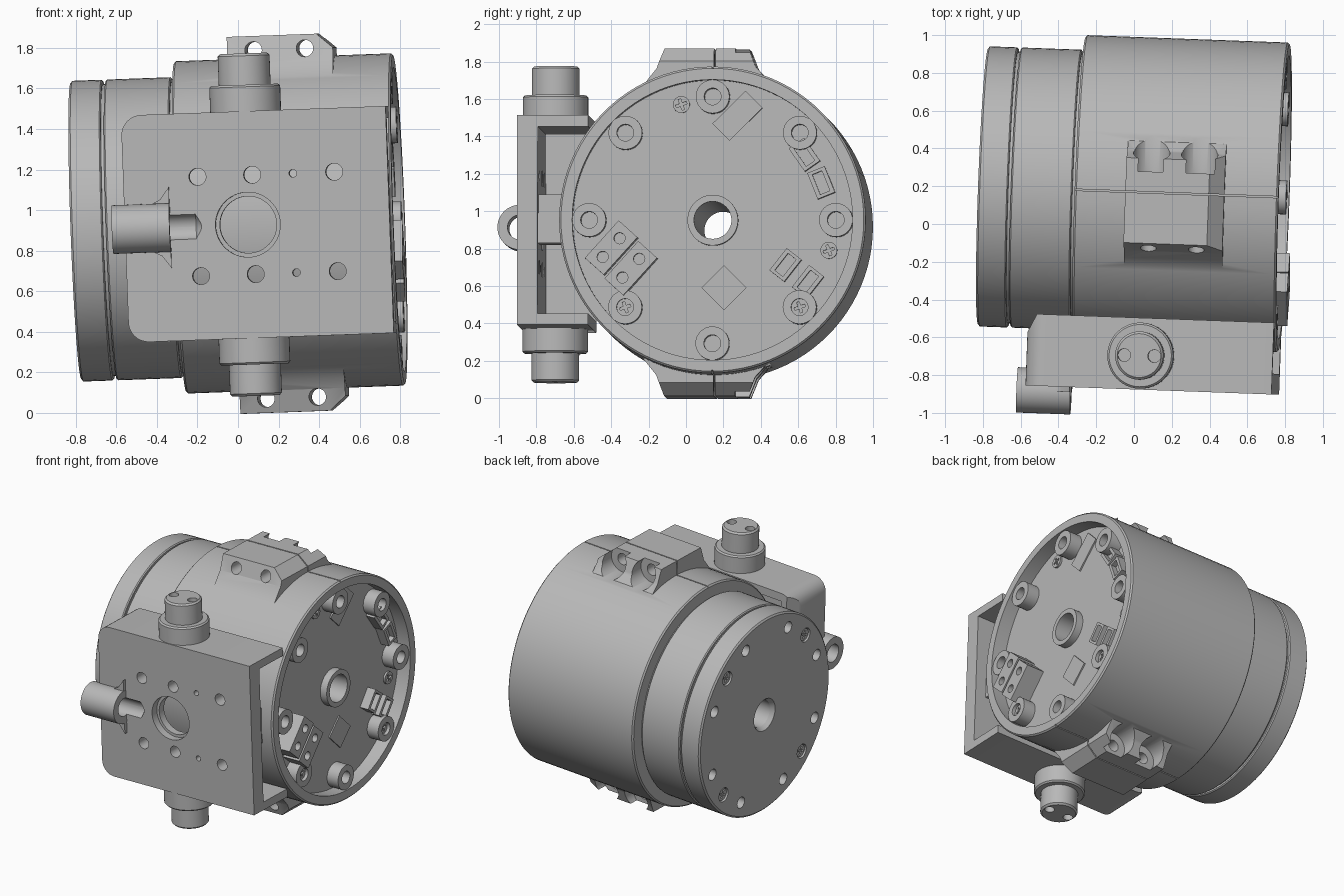
import bpy, bmesh
from math import radians, pi, cos, sin
from mathutils import Matrix, Vector

if "Cube" in bpy.data.objects:
    bpy.data.objects.remove(bpy.data.objects["Cube"])

grey = bpy.data.materials.new("machined_grey")
grey.use_nodes = True
grey.diffuse_color = (0.48, 0.48, 0.48, 1)
grey.node_tree.nodes["Principled BSDF"].inputs["Base Color"].default_value = grey.diffuse_color

# Everything is built around the motor axis (local x), then tilted as one
POSE = (Matrix.Translation((0, 0.17, 0.925)) @ Matrix.Rotation(radians(-2.1), 4, 'Z')
        @ Matrix.Rotation(radians(-2.1), 4, 'Y'))
parts = []


def make(name, bm):
    bmesh.ops.recalc_face_normals(bm, faces=bm.faces)
    mesh = bpy.data.meshes.new(name)
    bm.to_mesh(mesh)
    bm.free()
    mesh.materials.append(grey)
    ob = bpy.data.objects.new(name, mesh)
    bpy.context.collection.objects.link(ob)
    parts.append(ob)
    return ob


def boolean(ob, tool_bm, op):
    tool = make("cutter", tool_bm)
    parts.remove(tool)
    tool.hide_render = True
    mod = ob.modifiers.new("bool", 'BOOLEAN')
    mod.object, mod.operation, mod.solver = tool, op, 'EXACT'
    mod.use_self = True
    bpy.context.view_layer.update()
    result = bpy.data.meshes.new_from_object(ob.evaluated_get(bpy.context.evaluated_depsgraph_get()))
    ob.modifiers.clear()
    ob.data = result
    bpy.data.objects.remove(tool)


def rod(bm, a, b, r, r2=None, seg=32):
    a, b = Vector(a), Vector(b)
    d = b - a
    m = Matrix.Translation((a + b) / 2) @ d.to_track_quat('Z', 'Y').to_matrix().to_4x4()
    bmesh.ops.create_cone(bm, cap_ends=True, segments=seg, radius1=r,
                          radius2=r if r2 is None else r2, depth=d.length, matrix=m)


def box(bm, lo, hi, turn=0):
    lo, hi = Vector(lo), Vector(hi)
    m = (Matrix.Translation((lo + hi) / 2) @ Matrix.Rotation(radians(turn), 4, 'X')
         @ Matrix.Diagonal((*(hi - lo), 1)))
    return bmesh.ops.create_cube(bm, size=1, matrix=m)["verts"]


def block(bm, u, y, z, w, h, turn):
    box(bm, (u[0], y - w / 2, z - h / 2), (u[1], y + w / 2, z + h / 2), turn)


def lathe(bm, profile, y=0, z=0, seg=96):
    rings = [[bm.verts.new((u, y + r * cos(2 * pi * i / seg), z + r * sin(2 * pi * i / seg)))
              for i in range(seg)] for u, r in profile]
    for k, ring in enumerate(rings):
        nxt = rings[(k + 1) % len(rings)]
        for i in range(seg):
            j = (i + 1) % seg
            bm.faces.new((ring[i], ring[j], nxt[j], nxt[i]))


def prism(bm, a, b):
    bm.faces.new(a)
    bm.faces.new(b[::-1])
    for i in range(len(a)):
        j = (i + 1) % len(a)
        bm.faces.new((a[i], b[i], b[j], a[j]))


def slice_off(bm, point, normal):
    geom = bm.verts[:] + bm.edges[:] + bm.faces[:]
    bmesh.ops.bisect_plane(bm, geom=geom, plane_co=point, plane_no=normal, clear_outer=True)
    bmesh.ops.holes_fill(bm, edges=[e for e in bm.edges if e.is_boundary])


def polar(radius, degrees):
    return radius * cos(radians(degrees)), radius * sin(radians(degrees))


# Main housing with recessed end and central tube
bm = bmesh.new()
lathe(bm, [(-.285, .1), (-.285, .81), (-.275, .82), (.785, .82), (.795, .81), (.795, .75),
           (.69, .75), (.69, .135), (.745, .135), (.745, .1)])
housing = make("housing", bm)

# Clamp ears above and below, with bolt holes, counterbores and a split line
for s in (1, -1):
    bm = bmesh.new()
    section = [(-.42, .68), (-.35, .77), (-.31, .82), (-.27, .93), (.18, .93), (.22, .83),
               (.27, .775), (.31, .7)]
    prism(bm, *[[bm.verts.new((u, y, s * z)) for y, z in section] for u in (-.012, .51)])
    slice_off(bm, (.43, 0, s * .93), (.66, 0, s * .75))
    boolean(housing, bm, 'UNION')
bm = bmesh.new()
for s in (1, -1):
    box(bm, (-.4, -.004, s * .87 - .06), (.9, .004, s * .87 + .065))
    for u in (.118, .372):
        rod(bm, (u, -.7, s * .86), (u, .2, s * .86), .042)
        rod(bm, (u, .11, s * .86), (u, .7, s * .86), .097)
boolean(housing, bm, 'DIFFERENCE')

# Stepped output rotor with two grooves
bm = bmesh.new()
lathe(bm, [(-.285, .1), (-.285, .72), (-.3, .72), (-.3, .735), (-.307, .742), (-.618, .742),
           (-.625, .735), (-.625, .72), (-.64, .72), (-.64, .735), (-.647, .742), (-.79, .742),
           (-.8, .73), (-.8, .12), (-.77, .1)])
rotor = make("output_rotor", bm)
bm = bmesh.new()
for i in range(8):
    y, z = polar(.63, 22.5 + 45 * i)
    rod(bm, (-.9, y, z), (-.68, y, z), .042)
for i in range(4):
    y, z = polar(.63, 45 + 90 * i)
    rod(bm, (-.9, y, z), (-.77, y, z), .052)
boolean(rotor, bm, 'DIFFERENCE')

# Cross-head screws at both ends
heads, slots = bmesh.new(), bmesh.new()
spots = [(-.79, *polar(.63, 45 + 90 * i)) for i in range(4)]
spots += [(.705, -.17, .62), (.705, .62, -.16), (.76, *polar(.66, 225)), (.76, *polar(.66, 315))]
for u, y, z in spots:
    s = 1 if u > 0 else -1
    rod(heads, (u - s * .03, y, z), (u, y, z), .045)
    for turn in (20, 110):
        box(slots, (u - .012, y - .03, z - .007), (u + .012, y + .03, z + .007), turn)
boolean(make("screws", heads), slots, 'DIFFERENCE')

# Ring of screw bosses inside the recess
bm = bmesh.new()
for i in range(8):
    y, z = polar(.66, 45 * i)
    lathe(bm, [(.685, .09), (.785, .09), (.785, .045), (.685, .045)], y, z, 32)
make("screw_bosses", bm)

# Circuit plate chips and small sockets
bm = bmesh.new()
block(bm, (.68, .7), .06, -.36, .17, .17, 45)
block(bm, (.68, .7), .13, .56, .25, .13, 45)
make("chips", bm)
sockets, cuts = bmesh.new(), bmesh.new()
for y, z, turn in ((.39, -.24, 52), (.51, -.33, 52), (.58, .2, -68), (.49, .35, -55)):
    block(sockets, (.68, .76), y, z, .15, .1, turn)
    block(cuts, (.72, .8), y, z, .115, .055, turn)
boolean(make("signal_sockets", sockets), cuts, 'DIFFERENCE')

# Power connectors with two contacts each
plugs, cuts = bmesh.new(), bmesh.new()
for y, z in ((-.54, -.15), (-.435, -.26)):
    block(plugs, (.68, .83), y, z, .27, .135, 48)
    for k in (-.05, .05):
        rod(cuts, (.78, y + k * .9, z + k), (.9, y + k * .9, z + k), .03, seg=20)
boolean(make("power_connectors", plugs), cuts, 'DIFFERENCE')

# Front bracket: channel with rounded left corners
bm = bmesh.new()
box(bm, (-.52, -1.045, -.56), (.787, -.665, .56))
corners = [e for e in bm.edges if all(v.co.x < 0 for v in e.verts)
           and abs(e.verts[0].co.z - e.verts[1].co.z) < .01]
bmesh.ops.bevel(bm, geom=corners, offset=.1, segments=8, profile=.5, affect='EDGES')
slice_off(bm, (-.52, -.765, 0), (-.89, .45, 0))
bracket = make("front_bracket", bm)
bm = bmesh.new()
box(bm, (-.42, -.935, -.5), (1, -.5, .5))
rod(bm, (-.9, 0, 0), (1, 0, 0), .77, seg=96)
boolean(bracket, bm, 'DIFFERENCE')

# Side lug with its spread foot, joined to the bracket
bm = bmesh.new()
rod(bm, (-.58, -1.07, 0), (-.295, -1.07, 0), .12, seg=48)
boolean(bracket, bm, 'UNION')
bm = bmesh.new()
foot = [(-.42, .1), (-.34, .14), (-.296, .2), (-.296, -.2), (-.34, -.14), (-.42, -.1)]
prism(bm, *[[bm.verts.new((u, y, z)) for u, z in foot] for y in (-1.07, -1.0)])
boolean(bracket, bm, 'UNION')

# Bracket drillings: pointed groove, stepped centre bore and mounting holes
bm = bmesh.new()
rod(bm, (-.7, -1.07, 0), (-.17, -1.07, 0), .066)
rod(bm, (-.171, -1.07, 0), (-.125, -1.07, 0), .066, .002)
rod(bm, (.087, -1.2, 0), (.087, -.99, 0), .16, seg=48)
rod(bm, (.087, -1.1, 0), (.087, -.85, 0), .14, seg=48)
for z in (.245, -.245):
    for u, r in ((-.153, .042), (.117, .042), (.522, .042), (.318, .019)):
        rod(bm, (u, -1.2, z), (u, -.9, z), r, seg=24)
boolean(bracket, bm, 'DIFFERENCE')

# Pad between bracket and housing
bm = bmesh.new()
box(bm, (.4, -.94, -.12), (.7, -.81, .14))
make("bracket_pad", bm)

# Trunnion pins with collars and two spanner holes
for name, s in (("upper", 1), ("lower", -1)):
    bm = bmesh.new()
    for z0, z1, r0, r1 in ((.5, .68, .175, .175), (.68, .69, .175, .165),
                           (.69, .833, .128, .128), (.833, .845, .128, .116)):
        rod(bm, (.09, -.865, s * z0), (.09, -.865, s * z1), r0, r1, 48)
    bmesh.ops.remove_doubles(bm, verts=bm.verts, dist=.0001)
    pin = make(name + "_trunnion_pin", bm)
    bm = bmesh.new()
    for k in (-.08, .08):
        rod(bm, (.09 + k, -.865, s * .78), (.09 + k, -.865, s * .9), .034, seg=20)
    boolean(pin, bm, 'DIFFERENCE')

# Pose and shade
bpy.ops.object.select_all(action='DESELECT')
for ob in parts:
    ob.matrix_world = POSE
    ob.select_set(True)
bpy.context.view_layer.objects.active = housing
bpy.ops.object.shade_smooth_by_angle(angle=radians(30))
